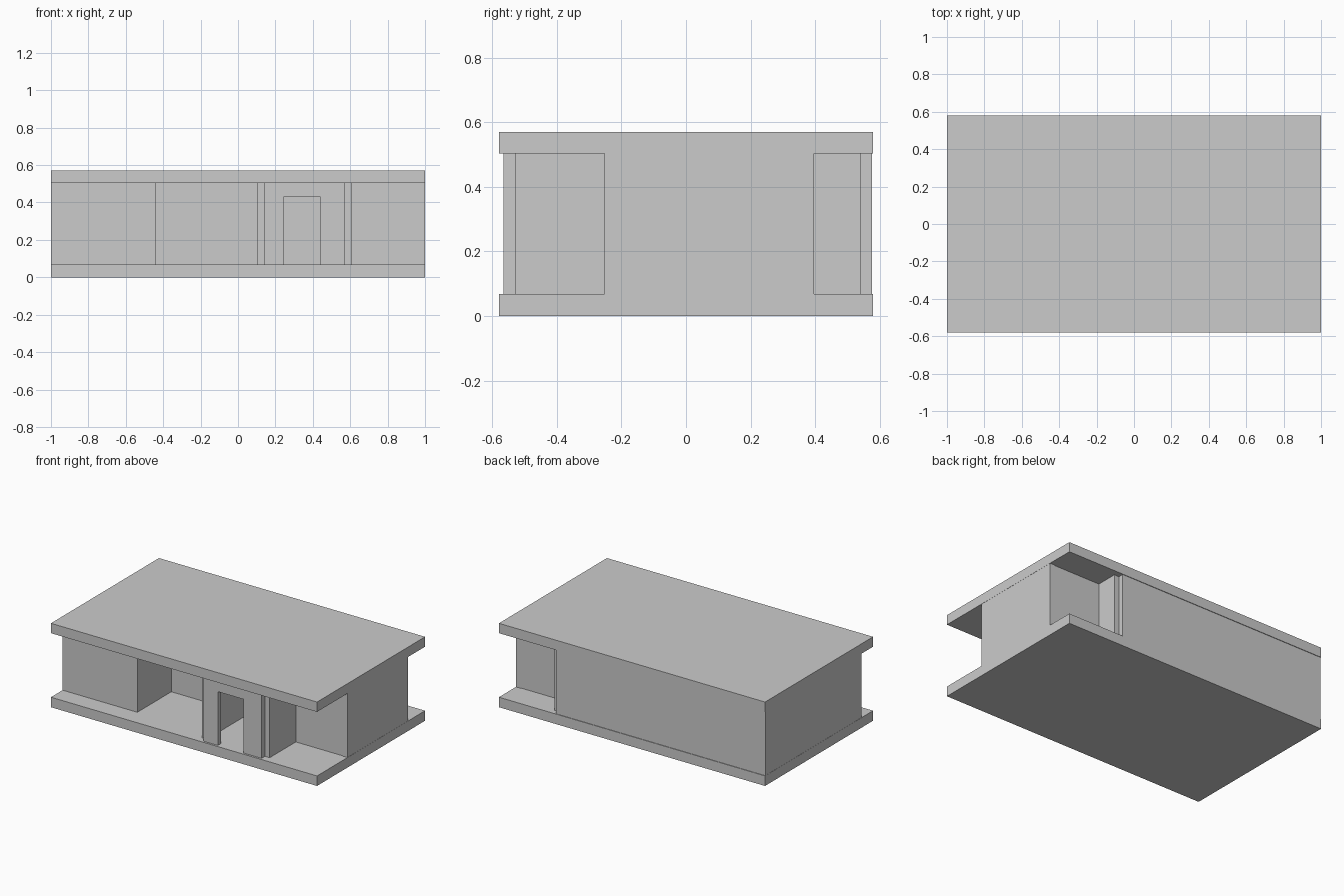
import bpy, bmesh

if "Cube" in bpy.data.objects:
    bpy.data.objects.remove(bpy.data.objects["Cube"])

FLOOR, CEIL, TOP = 0.068, 0.503, 0.57
T = 0.036  # wall thickness


def extrude_profile(name, pts, vec):
    """Make a solid by extruding a flat polygon along vec."""
    bm = bmesh.new()
    face = bm.faces.new([bm.verts.new(p) for p in pts])
    ext = bmesh.ops.extrude_face_region(bm, geom=[face])
    verts = [g for g in ext["geom"] if isinstance(g, bmesh.types.BMVert)]
    bmesh.ops.translate(bm, verts=verts, vec=vec)
    bmesh.ops.recalc_face_normals(bm, faces=bm.faces)
    mesh = bpy.data.meshes.new(name)
    bm.to_mesh(mesh)
    bm.free()
    obj = bpy.data.objects.new(name, mesh)
    bpy.context.collection.objects.link(obj)
    return obj


def block(name, x0, x1, y0, y1, z0=FLOOR, z1=CEIL):
    pts = [(x0, y0, z0), (x1, y0, z0), (x1, y1, z0), (x0, y1, z0)]
    return extrude_profile(name, pts, (0, 0, z1 - z0))


# Floor and roof slabs
block("floor_slab", -1, 1, -0.58, 0.58, 0, FLOOR)
block("roof_slab", -1, 1, -0.58, 0.58, CEIL, TOP)

# Left room
block("left_outer_wall", -0.999, -1 + T, -0.455 + T, 0.576 - T)
block("left_front_wall", -0.999, -0.438, -0.455, -0.455 + T)
block("left_inner_wall", -0.438 - T, -0.438, -0.455 + T, 0.576 - T)
block("left_back_wall", -0.999, -0.438 - T, 0.576 - T, 0.576)

# Middle room
block("middle_back_wall", -0.438 - T, 0.573, 0.576 - T, 0.576)
block("middle_front_wall", -0.438, 0.102, -0.09, -0.09 + T)

# Entrance hall
block("hall_left_wall", 0.102, 0.102 + T, -0.53, -0.09 + T)
block("hall_right_wall", 0.573, 0.573 + T, -0.53, 0.576 - T)

# Right room
block("right_front_wall", 0.573 + T, 1 - T, -0.249, -0.249 + T)
block("right_back_wall", 0.573 + T, 1 - T, 0.393 - T, 0.393)
block("right_outer_wall", 1 - T, 0.999, -0.253, 0.397)

# Front wall with doorway
outline = [(0.138, FLOOR), (0.245, FLOOR), (0.245, 0.433), (0.438, 0.433),
           (0.438, FLOOR), (0.573, FLOOR), (0.573, CEIL), (0.138, CEIL)]
extrude_profile("doorway_wall", [(x, -0.566, z) for x, z in outline], (0, T, 0))
